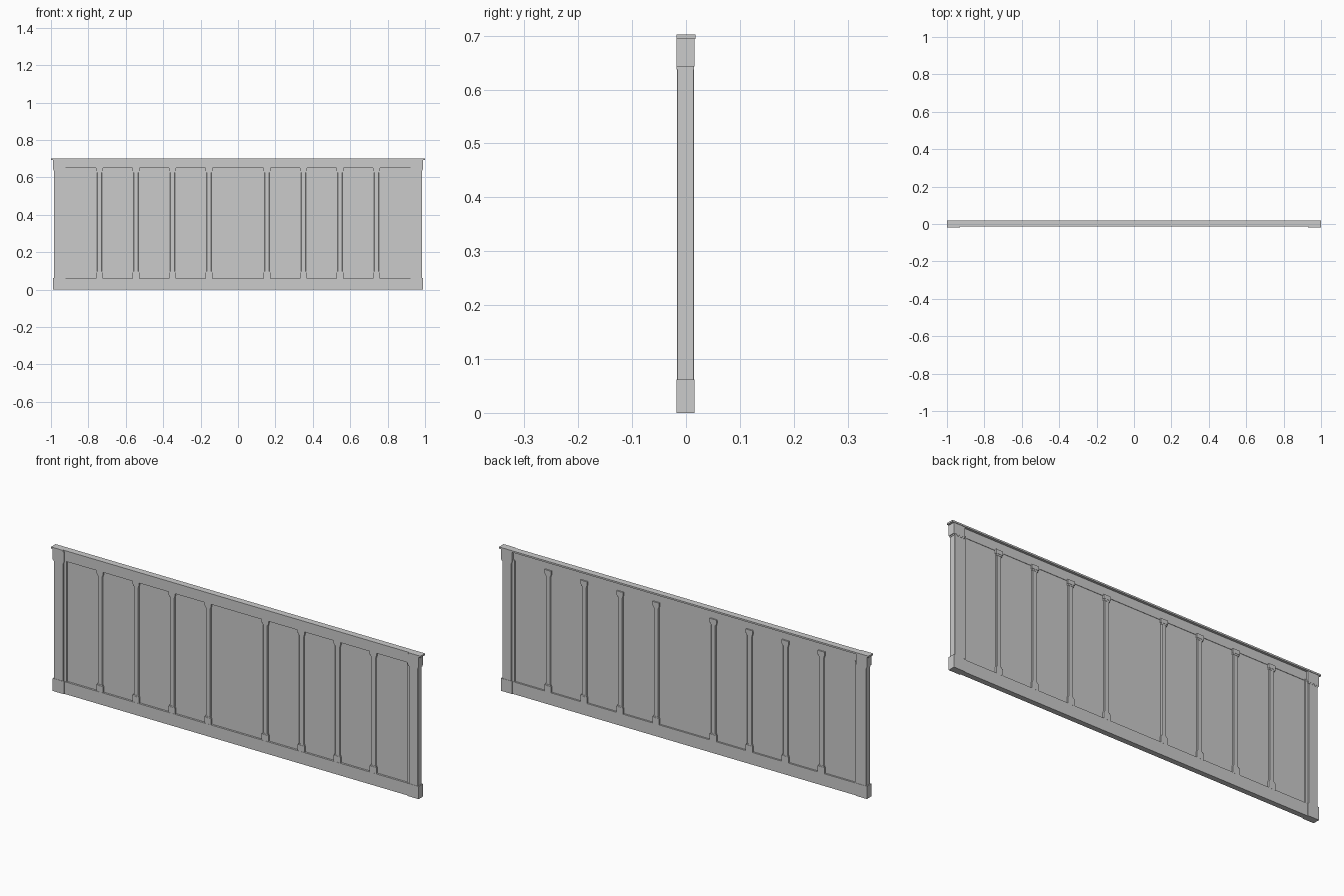
import bpy

if "Cube" in bpy.data.objects:
    bpy.data.objects.remove(bpy.data.objects["Cube"])


def box(name, x, y, z):
    """Box from (min, max) ranges on each axis."""
    bpy.ops.mesh.primitive_cube_add(size=1, location=[(a + b) / 2 for a, b in (x, y, z)])
    ob = bpy.context.object
    ob.name = name
    ob.scale = [b - a for a, b in (x, y, z)]
    bpy.ops.object.transform_apply(location=False, rotation=False, scale=True)
    return ob


def chamfer(ob, width):
    m = ob.modifiers.new("chamfer", 'BEVEL')
    m.width = width
    m.segments = 1


def mirrored(name, x, y, z):
    """The same box on the left and right of the wall."""
    return [box(name + "_right", x, y, z),
            box(name + "_left", (-x[1], -x[0]), y, z)]


# thin recessed wall panel
box("wall_panel", (-0.93, 0.93), (-0.004, 0.004), (0.03, 0.68))

# long base and top rails
box("base_rail", (-0.93, 0.93), (-0.0135, 0.0125), (0, 0.06))
box("top_rail", (-0.93, 0.93), (-0.0135, 0.006), (0.65, 0.695))

# thin cornice cap, overhanging at the back
box("cornice_cap", (-0.94, 0.94), (-0.014, 0.018), (0.694, 0.702))

# end posts with base block, shaft, inner strip, head block and cap
mirrored("post_base", (0.93, 0.99), (-0.018, 0.016), (0, 0.062))
for ob in mirrored("post_shaft", (0.935, 0.985), (-0.0165, 0.0145), (0.055, 0.65)):
    chamfer(ob, 0.001)
mirrored("post_inner_strip", (0.921, 0.937), (-0.011, 0.011), (0.055, 0.655))
mirrored("post_head", (0.93, 0.99), (-0.018, 0.016), (0.643, 0.696))
mirrored("post_neck", (0.933, 0.987), (-0.0173, 0.0153), (0.637, 0.645))
mirrored("post_cap", (0.935, 1.0), (-0.018, 0.018), (0.694, 0.702))

# pilasters on both faces of the panel
for cx in (0.155, 0.35, 0.545, 0.74):
    def ranged(h):
        return (cx - h, cx + h)
    for ob in mirrored("pilaster_shaft", ranged(0.0135), (-0.0105, 0.0105), (0.05, 0.655)):
        chamfer(ob, 0.003)
    mirrored("pilaster_base", ranged(0.018), (-0.0128, 0.0128), (0.058, 0.09))
    mirrored("pilaster_base_trim", ranged(0.0155), (-0.0116, 0.0116), (0.09, 0.096))
    mirrored("pilaster_neck", ranged(0.0155), (-0.0116, 0.0116), (0.627, 0.635))
    mirrored("pilaster_capital", ranged(0.018), (-0.0128, 0.0128), (0.635, 0.655))
